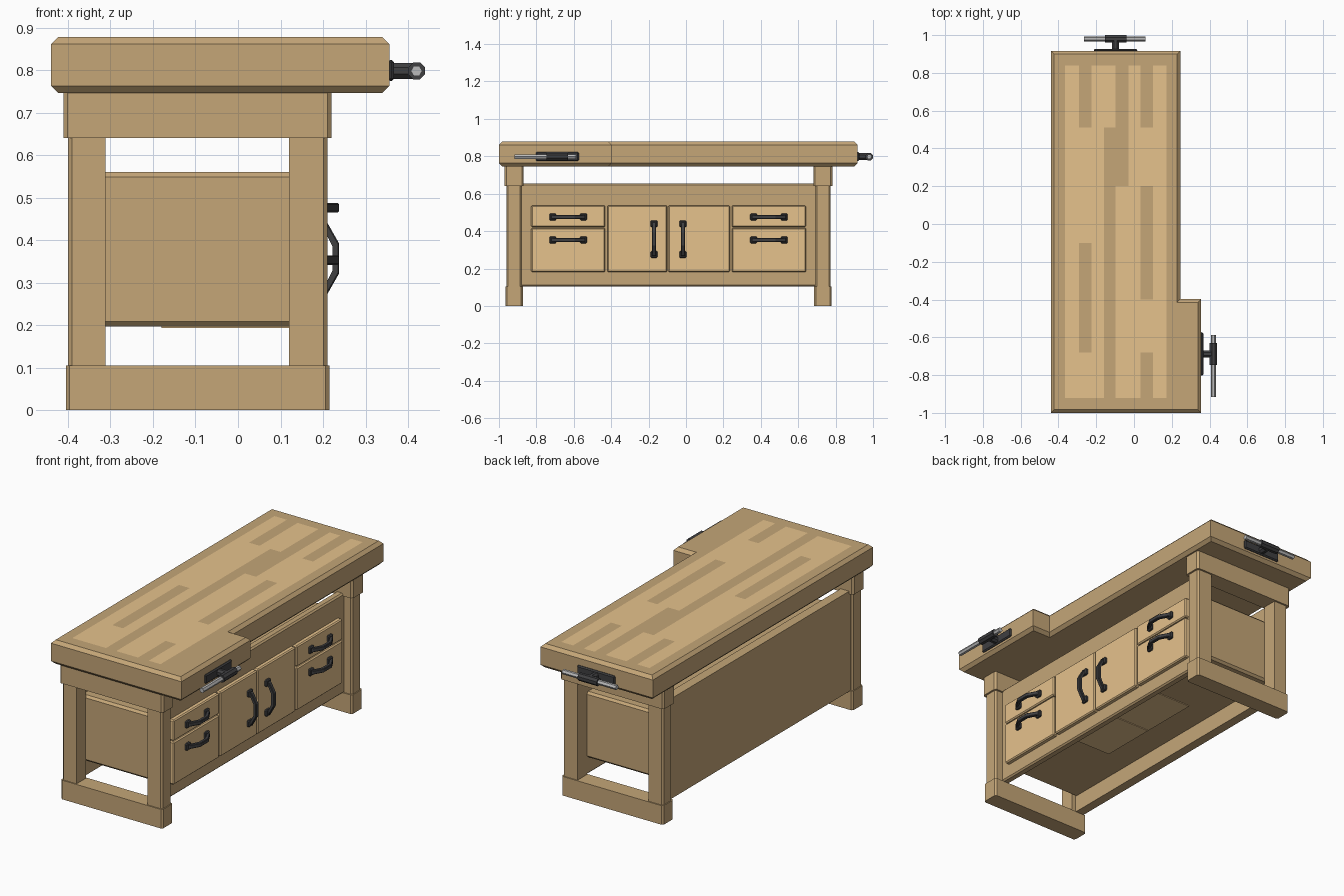
import bpy, bmesh
from math import pi
from mathutils import Matrix, Vector

if "Cube" in bpy.data.objects:
    bpy.data.objects.remove(bpy.data.objects["Cube"])


def material(name, r, g, b):
    m = bpy.data.materials.new(name)
    m.diffuse_color = (r, g, b, 1)
    m.use_nodes = True
    m.node_tree.nodes["Principled BSDF"].inputs["Base Color"].default_value = m.diffuse_color
    return m


WOOD = material("wood", 0.555, 0.38, 0.187)
LIGHT = material("light_wood", 0.79, 0.54, 0.265)
IRON = material("iron", 0.05, 0.05, 0.053)
STEEL = material("steel", 0.50, 0.50, 0.50)


def finish(name, bm, mat, matrix=None):
    if matrix is not None:
        bm.transform(matrix)
    bmesh.ops.recalc_face_normals(bm, faces=bm.faces)
    me = bpy.data.meshes.new(name)
    bm.to_mesh(me)
    bm.free()
    me.materials.append(mat)
    ob = bpy.data.objects.new(name, me)
    bpy.context.collection.objects.link(ob)
    return ob


def chamfer(bm, size, pick):
    edges = [e for e in bm.edges if pick(e)]
    if size and edges:
        bmesh.ops.bevel(bm, geom=edges, offset=size, segments=1,
                        affect='EDGES', clamp_overlap=True)


def is_vertical(e):
    a, b = e.verts
    return abs(a.co.z - b.co.z) > 0.01 and abs(a.co.x - b.co.x) < 1e-4


def box(name, x, y, z, mat=WOOD, bevel=0, pick=lambda e: True, matrix=None):
    bm = bmesh.new()
    bmesh.ops.create_cube(bm, size=1)
    lo, hi = Vector((x[0], y[0], z[0])), Vector((x[1], y[1], z[1]))
    bm.transform(Matrix.Translation((lo + hi) / 2) @ Matrix.Diagonal((*(hi - lo), 1)))
    chamfer(bm, bevel, pick)
    return finish(name, bm, mat, matrix)


def prism(pts, axis_vec, bevel=0, pick=lambda e: True):
    bm = bmesh.new()
    f = bm.faces.new([bm.verts.new(p) for p in pts])
    r = bmesh.ops.extrude_face_region(bm, geom=[f])
    bmesh.ops.translate(bm, vec=axis_vec,
                        verts=[v for v in r['geom'] if isinstance(v, bmesh.types.BMVert)])
    bmesh.ops.holes_fill(bm, edges=bm.edges[:])
    bmesh.ops.recalc_face_normals(bm, faces=bm.faces)
    chamfer(bm, bevel, pick)
    return bm


def rod(name, centre, length, radius, sides, axis, mat, matrix):
    bm = bmesh.new()
    bmesh.ops.create_cone(bm, cap_ends=True, segments=sides, radius1=radius,
                          radius2=radius, depth=length)
    bm.transform(Matrix.Rotation(pi / sides, 4, 'Z'))
    turn = Matrix.Rotation(pi / 2, 4, 'Y' if axis == 'x' else 'X')
    return finish(name, bm, mat, matrix @ Matrix.Translation(centre) @ turn)


# L-shaped worktop with chamfered upper and lower rims
outline = [(-0.44, -1), (0.356, -1), (0.356, -0.398), (0.245, -0.398),
           (0.245, 0.917), (-0.44, 0.917)]
top = prism([(x, y, 0.746) for x, y in outline], (0, 0, 0.1325), 0.0172,
            lambda e: not is_vertical(e))

# Flush inlay: cut the top along the plank borders, then colour the light cells
planks = [(-0.29, -0.225, 0.51, 0.84), (-0.29, -0.225, -0.68, -0.10),
          (-0.16, -0.098, -0.92, 0.51), (-0.098, -0.03, 0.20, 0.84),
          (0.035, 0.10, 0.51, 0.84), (0.035, 0.10, -0.40, 0.20),
          (0.035, 0.10, -0.92, -0.68)]
inlay = (-0.366, 0.172, -0.92, 0.84)


def inside(c, r):
    return r[0] < c.x < r[1] and r[2] < c.y < r[3]


for k, normal in ((0, (1, 0, 0)), (2, (0, 1, 0))):
    for cut in sorted({r[k + i] for r in planks + [inlay] for i in (0, 1)}):
        bmesh.ops.bisect_plane(top, geom=top.verts[:] + top.edges[:] + top.faces[:],
                               plane_co=Vector(normal) * cut, plane_no=normal)
for f in top.faces:
    c = f.calc_center_median()
    if c.z > 0.878 and inside(c, inlay) and not any(inside(c, p) for p in planks):
        f.material_index = 1
finish("worktop", top, WOOD).data.materials.append(LIGHT)

# End frames: foot, two legs and top beam
for end, yc in (("front", -0.919), ("back", 0.732)):
    box(end + "_foot", (-0.405, 0.215), (yc - 0.047, yc + 0.047), (0, 0.105),
        WOOD, 0.009, is_vertical)
    box(end + "_beam", (-0.411, 0.22), (yc - 0.051, yc + 0.051), (0.64, 0.75),
        WOOD, 0.010, is_vertical)
    for side, x0, x1 in (("left", -0.40, -0.312), ("right", 0.12, 0.210)):
        edge = x0 if side == "left" else x1
        box(end + "_" + side + "_leg", (x0, x1), (yc - 0.041, yc + 0.041), (0.1, 0.645),
            WOOD, 0.009,
            lambda e, k=edge: is_vertical(e) and abs(e.verts[0].co.x - k) < 1e-3)

# Cabinet body with front and back panels
box("cabinet_body", (-0.35, 0.15), (-0.88, 0.692), (0.197, 0.56), WOOD, 0.012)
box("front_panel", (0.12, 0.164), (-0.885, 0.697), (0.103, 0.655), WOOD, 0.008)
box("back_panel", (-0.387, -0.335), (-0.885, 0.697), (0.103, 0.655), WOOD)
for y0, y1 in ((-0.42, -0.10), (-0.095, 0.235)):
    box("cupboard_floor", (-0.18, 0.12), (y0, y1), (0.193, 0.21), LIGHT)


def handle(name, y, z, upright):
    # Arched pull built along local y, with a square pad at each end
    m = Matrix.Translation((0.186, y, z))
    if upright:
        m = m @ Matrix.Rotation(pi / 2, 4, 'X')
    prof = [(0, -0.100), (0.023, -0.086), (0.052, -0.035), (0.052, 0.035),
            (0.023, 0.086), (0, 0.100), (0, 0.082), (0.012, 0.076),
            (0.036, 0.029), (0.036, -0.029), (0.012, -0.076), (0, -0.082)]
    finish(name, prism([(a, b, -0.011) for a, b in prof], (0, 0, 0.022), 0.003,
                       lambda e: abs(e.verts[0].co.z - e.verts[1].co.z) < 1e-4
                       and max(v.co.x for v in e.verts) > 0.045), IRON, m)
    for s in (-1, 1):
        box(name + "_pad", (-0.003, 0.016), (s * 0.082 - 0.018, s * 0.082 + 0.018),
            (-0.019, 0.019), IRON, 0.005, matrix=m)


def front(name, y, z):
    box(name, (0.145, 0.188), y, z, LIGHT, 0.006)


# Drawers either side of a pair of doors
for side, y0, y1 in (("left", -0.828, -0.432), ("right", 0.245, 0.642)):
    for level, z0, z1, hz in (("upper", 0.422, 0.537, 0.476), ("lower", 0.181, 0.417, 0.353)):
        front(side + "_" + level + "_drawer", (y0, y1), (z0, z1))
        handle(side + "_" + level + "_drawer_handle", (y0 + y1) / 2, hz, False)
for side, y0, y1, hy in (("left", -0.421, -0.101, -0.171), ("right", -0.095, 0.235, -0.017)):
    front(side + "_door", (y0, y1), (0.181, 0.537))
    handle(side + "_door_handle", hy, 0.357, True)


def vise(name, m, slide):
    # Plate, screw, hub and sliding bar; local x points away from the bench
    box(name + "_plate", (-0.004, 0.011), (-0.115, 0.115), (-0.024, 0.026), IRON, 0.006,
        matrix=m)
    rod(name + "_screw", (0.035, 0, 0), 0.06, 0.020, 8, 'x', IRON, m)
    rod(name + "_hub", (0.064, 0, 0), 0.115, 0.0215, 8, 'y', IRON, m)
    rod(name + "_bar", (0.064, slide, 0), 0.328, 0.0135, 6, 'y', STEEL, m)


# One vise on the wide side, one on the back end
vise("side_vise", Matrix.Translation((0.356, -0.688, 0.798)), -0.064)
vise("end_vise", Matrix.Translation((-0.097, 0.916, 0.798)) @ Matrix.Rotation(pi / 2, 4, 'Z'),
     0.005)
